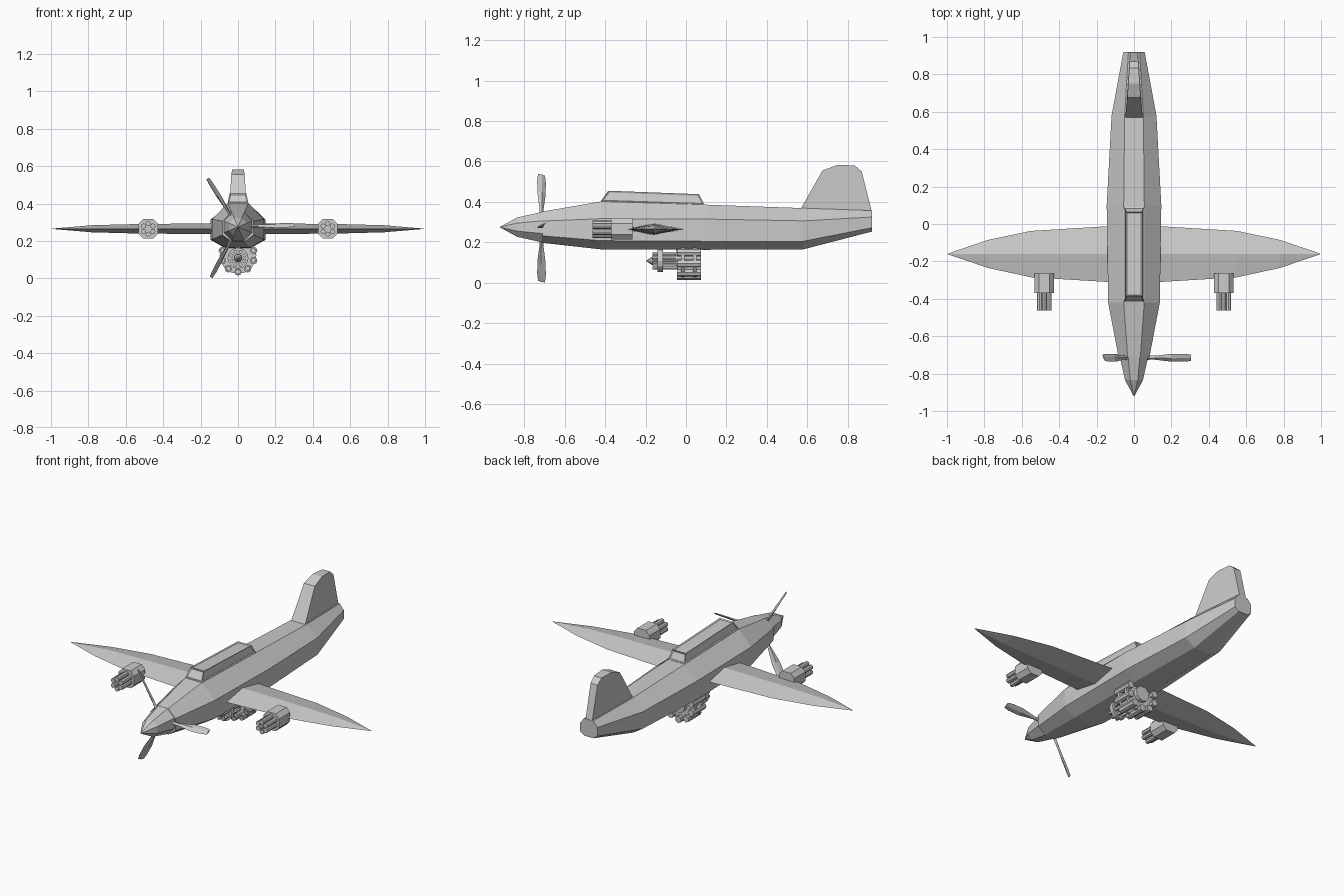
import bpy, bmesh, math
from mathutils import Matrix, Vector

if "Cube" in bpy.data.objects:
    bpy.data.objects.remove(bpy.data.objects["Cube"])


def finish(name, bm):
    bmesh.ops.recalc_face_normals(bm, faces=bm.faces)
    me = bpy.data.meshes.new(name)
    bm.to_mesh(me)
    bm.free()
    ob = bpy.data.objects.new(name, me)
    bpy.context.collection.objects.link(ob)
    return ob


def loft(name, rings, done=True):
    """Skin a list of equal-length rings and cap both ends."""
    bm = bmesh.new()
    vs = [[bm.verts.new(p) for p in r] for r in rings]
    n = len(rings[0])
    for a, b in zip(vs, vs[1:]):
        for i in range(n):
            j = (i + 1) % n
            bm.faces.new((a[i], a[j], b[j], b[i]))
    bm.faces.new(vs[0])
    bm.faces.new(vs[-1])
    if not done:
        return bm
    bmesh.ops.remove_doubles(bm, verts=bm.verts, dist=1e-5)
    return finish(name, bm)


def rod(name, x, z, profile, sides, turn=0.0, bore=0.0):
    """Faceted turned part along y from (y, radius) pairs, front end first."""
    prof = list(profile)
    if bore:
        y0, r0 = prof[0]
        prof = [(y0 + 0.03, r0 * bore), (y0, r0 * bore)] + prof
    rings = []
    for y, r in prof:
        rings.append([(x + r * math.cos(turn + math.tau * i / sides), y,
                       z + r * math.sin(turn + math.tau * i / sides)) for i in range(sides)])
    return loft(name, rings)


def octagon(y, wt, w, wb, zb, zl, zu, zt):
    return [(wt, y, zt), (w, y, zu), (w, y, zl), (wb, y, zb),
            (-wb, y, zb), (-w, y, zl), (-w, y, zu), (-wt, y, zt)]


# Fuselage: eight-sided lofted body
loft("fuselage", [octagon(*s) for s in [
    (-0.71, 0.034, 0.083, 0.036, 0.197, 0.232, 0.305, 0.352),
    (-0.42, 0.055, 0.138, 0.068, 0.165, 0.208, 0.317, 0.402),
    (0.10, 0.055, 0.146, 0.070, 0.163, 0.205, 0.315, 0.386),
    (0.58, 0.050, 0.120, 0.058, 0.165, 0.205, 0.306, 0.369),
    (0.92, 0.030, 0.057, 0.030, 0.253, 0.272, 0.325, 0.357)]])

# Spinner
rod("spinner", 0, 0.275, [(-0.92, 0.002), (-0.835, 0.052), (-0.71, 0.082)], 8, math.pi / 8)

# Propeller blades: narrow root, wide pitched tip
hub = Vector((0, -0.715, 0.275))
for k in range(3):
    spin = Matrix.Rotation(math.radians(-2 + 120 * k), 4, 'Y')
    rings = []
    for r, c, t, pitch in [(0.05, 0.011, 0.008, 0), (0.11, 0.011, 0.008, 15),
                           (0.20, 0.024, 0.006, 30), (0.27, 0.024, 0.005, 28),
                           (0.305, 0.019, 0.004, 26)]:
        tw = Matrix.Rotation(math.radians(pitch), 4, 'X')
        rings.append([hub + spin @ (tw @ Vector((0, a, b)) + Vector((r, 0, 0)))
                      for a, b in [(-c, 0), (0, t), (c, 0), (0, -t)]])
    loft(f"propeller_blade_{k + 1}", rings)

# Wings: diamond section, ridge along y = -0.16
for side, s in (("left", -1), ("right", 1)):
    loft(f"{side}_wing", [[(s * x, yf, 0.265), (s * x, -0.16, 0.265 + t),
                           (s * x, yb, 0.265), (s * x, -0.16, 0.265 - t)]
                          for x, yf, yb, t in [(0.05, -0.315, -0.008, 0.029),
                                               (0.14, -0.31, -0.012, 0.029),
                                               (0.55, -0.285, -0.037, 0.025),
                                               (0.78, -0.235, -0.085, 0.019),
                                               (0.995, -0.162, -0.158, 0.001)]])

# Canopy: tapered box with recessed panes
bm = loft("canopy", [
    [(-0.055, -0.425, 0.38), (0.055, -0.425, 0.38), (0.055, 0.09, 0.36), (-0.055, 0.09, 0.36)],
    [(-0.055, -0.42, 0.405), (0.055, -0.42, 0.405), (0.055, 0.09, 0.388), (-0.055, 0.09, 0.388)],
    [(-0.045, -0.385, 0.455), (0.045, -0.385, 0.455), (0.045, 0.065, 0.438), (-0.045, 0.065, 0.438)]],
    done=False)
bmesh.ops.recalc_face_normals(bm, faces=bm.faces)
panes = [f for f in bm.faces if f.calc_center_median().z > 0.41]
bmesh.ops.inset_individual(bm, faces=panes, thickness=0.009, depth=-0.005)
finish("canopy", bm)

# Tail fin: thick leading edge thinning to the rear
outline = [(0.57, 0.34, 0.046), (0.57, 0.369, 0.046), (0.675, 0.555, 0.036), (0.75, 0.583, 0.031),
           (0.835, 0.580, 0.025), (0.87, 0.55, 0.023), (0.918, 0.357, 0.022), (0.918, 0.31, 0.022)]
loft("tail_fin", [[(s * w, y, z) for y, z, w in outline] for s in (-1, 1)])

# Wing guns: chamfered housing with six barrels
for side, s in (("left", -1), ("right", 1)):
    x = s * 0.48
    loft(f"{side}_gun_housing", [octagon(y, 0.028, 0.051, 0.028, 0.213, 0.238, 0.292, 0.317)
                                 for y in (-0.37, -0.265)])
    bpy.data.objects[f"{side}_gun_housing"].location.x = x
    for i in range(6):
        a = math.tau * i / 6 + math.pi / 6
        rod(f"{side}_gun_barrel_{i + 1}", x + 0.029 * math.cos(a), 0.265 + 0.029 * math.sin(a),
            [(-0.462, 0.014), (-0.36, 0.014)], 8)

# Belly rotary pod: core, flanges, ring of launch tubes
zc = 0.122
rod("pod_core", 0, zc, [(0.075, 0.045), (-0.05, 0.045)], 12)
for i, y in enumerate((-0.025, 0.035)):
    rod(f"pod_flange_{i + 1}", 0, zc, [(y, 0.098), (y + 0.018, 0.098)], 16)
for i in range(10):
    a = math.tau * i / 10 + math.pi / 2
    rod(f"pod_tube_{i + 1}", 0.088 * math.cos(a), zc + 0.088 * math.sin(a),
        [(-0.045, 0.02), (0.075, 0.02)], 8, bore=0.6)

# Belly pod nose: front gun cluster, plate and pointed tip
zg = 0.108
rod("pod_gun_plate", 0, zg, [(-0.14, 0.056), (-0.115, 0.056)], 12)
rod("pod_gun_core", 0, zg, [(-0.195, 0.003), (-0.165, 0.022), (-0.04, 0.022)], 8)
for i in range(8):
    a = math.tau * i / 8 + math.pi / 8
    rod(f"pod_gun_barrel_{i + 1}", 0.037 * math.cos(a), zg + 0.037 * math.sin(a),
        [(-0.165, 0.011), (-0.04, 0.011)], 6)
